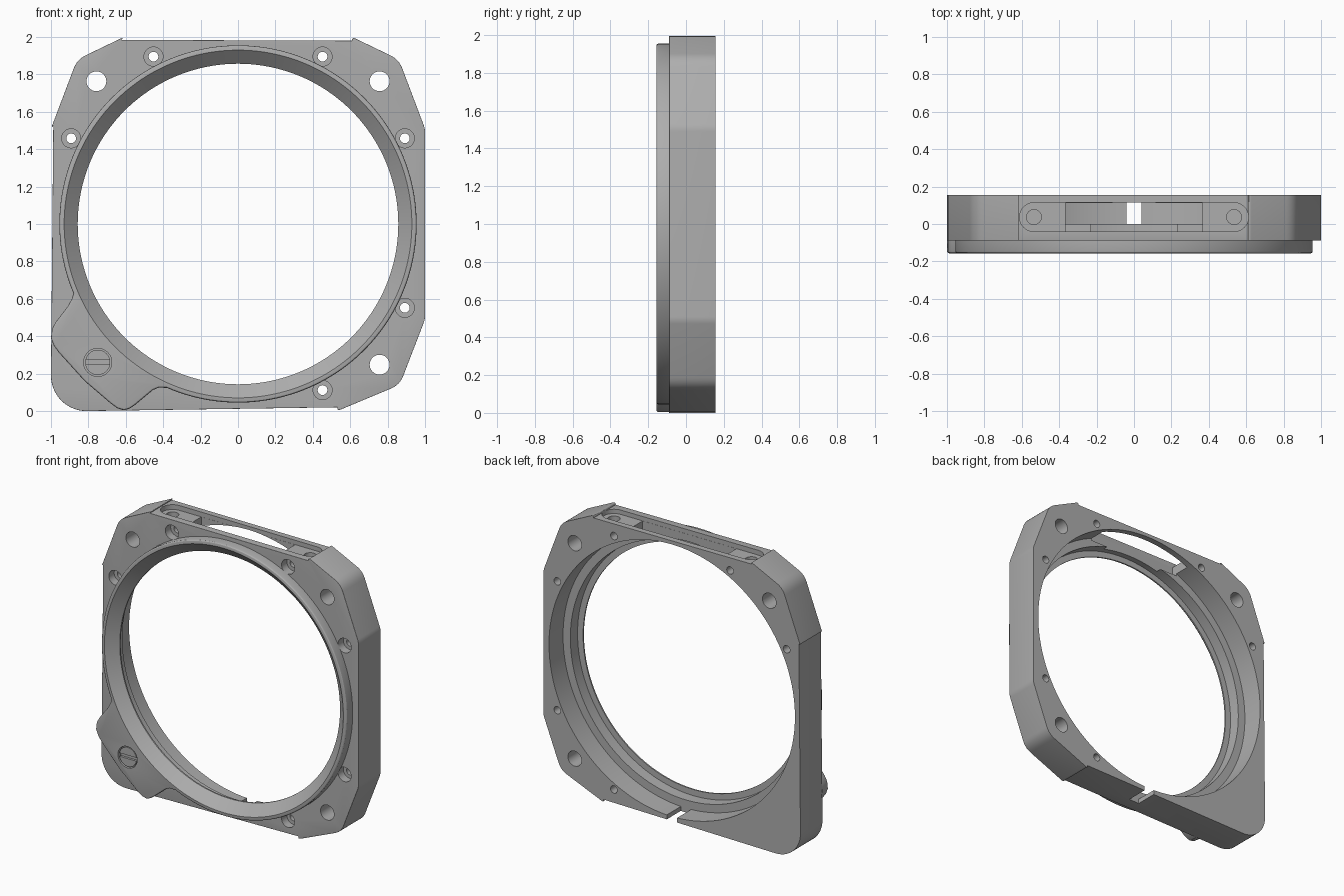
import bpy, bmesh
from math import sin, cos, pi, radians
from mathutils import Vector, Matrix

if "Cube" in bpy.data.objects:
    bpy.data.objects.remove(bpy.data.objects["Cube"])

FRONT, MID, BACK = -0.157, -0.089, 0.156   # ring face, body face, rear face

grey = bpy.data.materials.new("satin grey")
grey.use_nodes = True
COLOUR = (0.42, 0.42, 0.42, 1)
grey.diffuse_color = COLOUR
grey.node_tree.nodes["Principled BSDF"].inputs["Base Color"].default_value = COLOUR


def add_object(name, bm):
    bmesh.ops.recalc_face_normals(bm, faces=bm.faces)
    mesh = bpy.data.meshes.new(name)
    bm.to_mesh(mesh)
    bm.free()
    mesh.materials.append(grey)
    obj = bpy.data.objects.new(name, mesh)
    bpy.context.collection.objects.link(obj)
    return obj


def prism(name, outline, y0, y1, fillet=0):
    """Extrude an xz outline from y0 (front) to y1, rounding the front rim."""
    bm = bmesh.new()
    face = bm.faces.new([bm.verts.new((x, y0, z)) for x, z in outline])
    new = bmesh.ops.extrude_face_region(bm, geom=[face], use_keep_orig=True)["geom"]
    bmesh.ops.translate(bm, vec=(0, y1 - y0, 0),
                        verts=[v for v in new if isinstance(v, bmesh.types.BMVert)])
    bmesh.ops.recalc_face_normals(bm, faces=bm.faces)
    if fillet:
        rim = [e for e in bm.edges if all(abs(v.co.y - y0) < 1e-5 for v in e.verts)]
        bmesh.ops.bevel(bm, geom=rim, offset=fillet, segments=3, profile=0.5,
                        affect='EDGES', clamp_overlap=True)
    return add_object(name, bm)


def arc(cx, cz, r, a0, a1, n):
    return [(cx + r * cos(radians(a0 + (a1 - a0) * i / n)),
             cz + r * sin(radians(a0 + (a1 - a0) * i / n))) for i in range(n + 1)]


def disc(name, x, z, r, y0, y1, n=32):
    return prism(name, arc(x, z, r, 0, 360, n)[:-1], y0, y1)


def box(name, x0, x1, y0, y1, z0, z1):
    return prism(name, [(x0, z0), (x1, z0), (x1, z1), (x0, z1)], y0, y1)


def upright(name, outline, z0, z1):
    """Extrude an xy outline vertically."""
    obj = prism(name, outline, -z1, -z0)
    obj.data.transform(Matrix(((1, 0, 0, 0), (0, 0, 1, 0), (0, -1, 0, 0), (0, 0, 0, 1))))
    return obj


def lathe(name, profile, n=160):
    """Spin (radius, y) points about the bore axis."""
    bm = bmesh.new()
    verts = [bm.verts.new((r, y, 1)) for r, y in profile]
    edges = [bm.edges.new(p) for p in zip(verts, verts[1:])]
    bmesh.ops.spin(bm, geom=verts + edges, cent=(0, 0, 1), axis=(0, 1, 0),
                   angle=2 * pi, steps=n, use_merge=True)
    bmesh.ops.remove_doubles(bm, verts=bm.verts, dist=1e-5)
    return add_object(name, bm)


def cut(target, cutters):
    for c in cutters:
        c.hide_render = True
        mod = target.modifiers.new("cut", 'BOOLEAN')
        mod.operation, mod.solver, mod.object = 'DIFFERENCE', 'EXACT', c
        bpy.context.view_layer.objects.active = target
        bpy.ops.object.modifier_apply(modifier=mod.name)


def smooth(obj):
    bpy.ops.object.select_all(action='DESELECT')
    obj.select_set(True)
    bpy.context.view_layer.objects.active = obj
    bpy.ops.object.shade_smooth_by_angle(angle=radians(28))


def rounded(points, radii, n=6):
    """Replace polygon corners by quadratic curves of the given setback."""
    out = []
    for i, (p, r) in enumerate(zip(points, radii)):
        p = Vector(p)
        a = p + (Vector(points[i - 1]) - p).normalized() * r
        b = p + (Vector(points[(i + 1) % len(points)]) - p).normalized() * r
        for k in range(n + 1):
            t = k / n
            out.append(tuple(a * (1 - t) ** 2 + p * 2 * t * (1 - t) + b * t * t))
    return out


# Body plate: chamfered square with one large rounded corner
corners = [(0.61, 2), (0.86, 1.88), (1, 1.51), (1, 0.49), (0.865, 0.14), (0.53, 0)]
left = [(-1, 1.51), (-0.86, 1.88), (-0.61, 2)]
outline = (rounded(corners, [0.02, 0.05, 0.02, 0.02, 0.05, 0.02])
           + arc(-0.81, 0.19, 0.19, 270, 180, 14)
           + rounded(left, [0.02, 0.05, 0.02]))
body = prism("body_plate", outline, MID, BACK, 0.016)

# Raised front ring with its corner tab
tab = [(-0.888, 0.6), (-0.91, 0.56), (-0.975, 0.475), (-0.994, 0.44), (-1, 0.39),
       (-0.985, 0.35), (-0.96, 0.315), (-0.82, 0.16), (-0.68, 0.04), (-0.645, 0.015),
       (-0.61, 0.004), (-0.58, 0.013), (-0.55, 0.033), (-0.455, 0.112), (-0.425, 0.125)]
ring = prism("front_ring", arc(0, 1, 0.955, -113.5, 202.8, 140) + tab, FRONT, MID, 0.012)

# Stepped bore with a flared front mouth
bore = lathe("bore_cutter", [(0, 0.2), (0.957, 0.2), (0.957, 0), (0.9, 0), (0.9, -0.08),
                             (0.857, -0.08), (0.857, -0.09), (0.935, -0.162),
                             (0.935, -0.2), (0, -0.2)])

# Mounting holes and counterbored screw holes
holes = [disc("corner_hole", x, z, 0.053, -0.3, 0.3)
         for x, z in ((-0.757, 1.763), (0.757, 1.763), (0.757, 0.248))]
for x, z in ((-0.452, 1.895), (0.452, 1.895), (-0.892, 1.458),
             (0.892, 1.458), (0.892, 0.552), (0.452, 0.112)):
    holes.append(disc("screw_hole", x, z, 0.026, -0.3, 0.3))
    holes.append(disc("counterbore", x, z, 0.051, -0.3, -0.03))

# Top pocket, its opening and screw holes; relief slot at the bottom
stadium = arc(0.535, 0.037, 0.077, -90, 90, 16) + arc(-0.535, 0.037, 0.077, 90, 270, 16)
holes.append(upright("pocket", stadium, 1.95, 2.1))
holes.append(box("pocket_opening", -0.365, 0.365, -0.039, 0.113, 1.87, 2.1))
for s in (-1, 1):
    holes.append(upright("pocket_hole", arc(s * 0.535, 0.037, 0.04, 0, 360, 24)[:-1], 1.88, 2.1))
holes.append(box("relief_slot", -0.04, 0.04, 0.0, 0.3, -0.1, 0.2))

cut(body, [bore] + holes)

# Slotted screw set into the tab
SX, SZ = -0.75, 0.26
seat = disc("screw_seat", SX, SZ, 0.075, -0.3, -0.125, 48)
cut(ring, [bore, seat])
screw = disc("tab_screw", SX, SZ, 0.067, FRONT + 0.004, -0.12, 48)
slot = box("screw_slot", SX - 0.1, SX + 0.1, -0.3, FRONT + 0.02, SZ - 0.012, SZ + 0.012)
cut(screw, [slot])

for cutter in [bore, seat, slot] + holes:
    bpy.data.objects.remove(cutter)
for part in (body, ring, screw):
    smooth(part)
